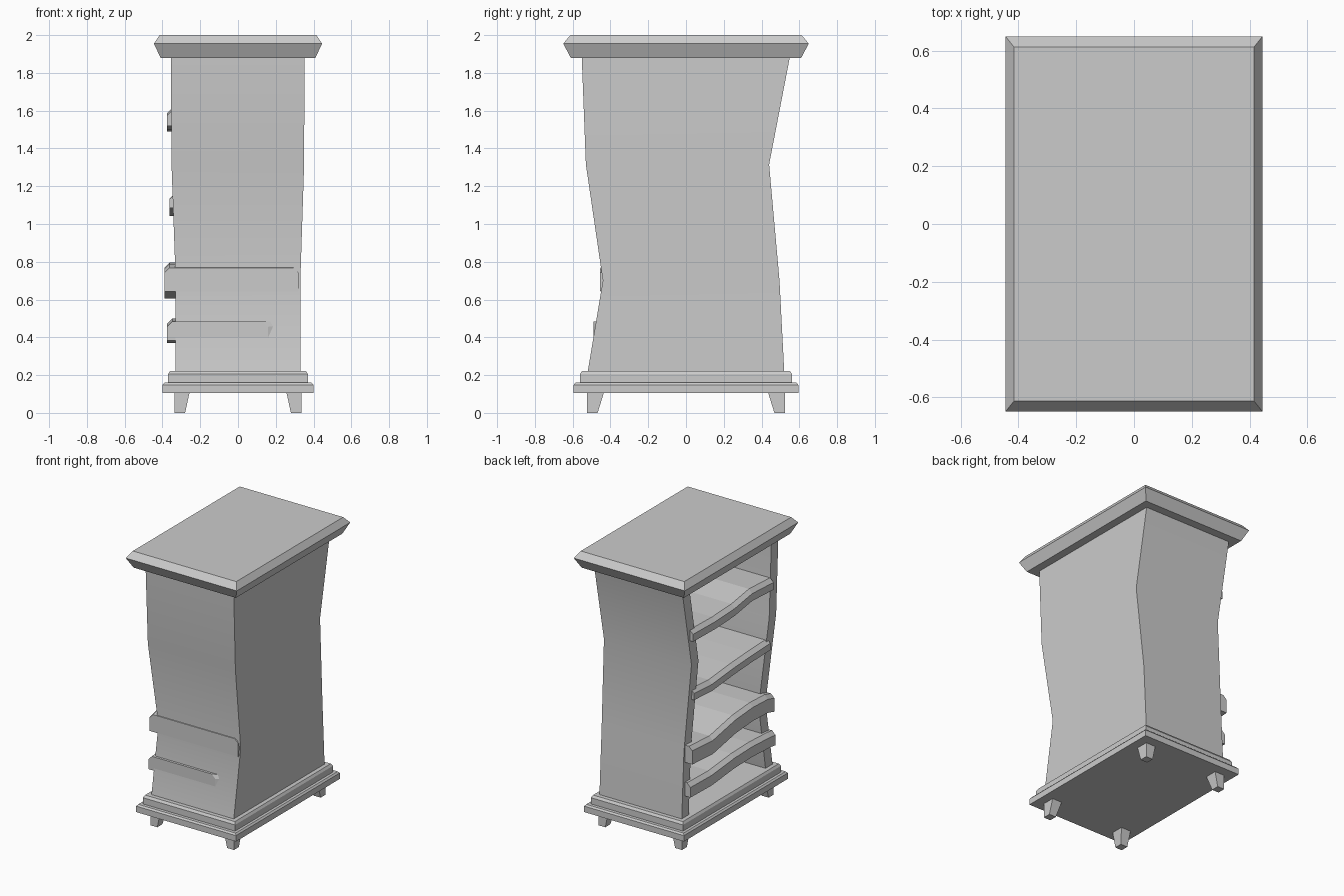
import bpy, bmesh

if "Cube" in bpy.data.objects:
    bpy.data.objects.remove(bpy.data.objects["Cube"])


def loft(name, rings, smooth=False):
    """Closed solid through a list of matching cross-section rings."""
    bm = bmesh.new()
    vs = [[bm.verts.new(p) for p in r] for r in rings]
    n = len(rings[0])
    for a, b in zip(vs, vs[1:]):
        for i in range(n):
            j = (i + 1) % n
            bm.faces.new((a[i], a[j], b[j], b[i]))
    bm.faces.new(vs[0])
    bm.faces.new(vs[-1])
    bmesh.ops.recalc_face_normals(bm, faces=bm.faces)
    me = bpy.data.meshes.new(name)
    bm.to_mesh(me)
    bm.free()
    ob = bpy.data.objects.new(name, me)
    bpy.context.collection.objects.link(ob)
    if smooth:
        bpy.ops.object.select_all(action='DESELECT')
        ob.select_set(True)
        bpy.context.view_layer.objects.active = ob
        bpy.ops.object.shade_smooth_by_angle(angle=0.52)
    return ob


def rect(x0, x1, y0, y1, z):
    return [(x0, y0, z), (x1, y0, z), (x1, y1, z), (x0, y1, z)]


def slab(name, levels):
    """Moulded slab from (half width, half depth, height) levels."""
    return loft(name, [rect(-x, x, -y, y, z) for x, y, z in levels])


# Top and base mouldings
slab("top_board", [(.41, .61, 1.88), (.445, .65, 1.955), (.415, .612, 2.0)])
slab("base_plinth", [(.40, .595, .105), (.40, .595, .148), (.39, .585, .16)])
slab("base_step", [(.37, .562, .16), (.37, .562, .205), (.36, .55, .222)])

# Four tapered feet, outer faces upright
for sx, side in ((-1, "left"), (1, "right")):
    for sy, end in ((-1, "front"), (1, "back")):
        loft(f"{end}_{side}_foot", [
            rect(sx * .335, sx * .28, sy * .525, sy * .468, 0),
            rect(sx * .335, sx * .257, sy * .525, sy * .435, .106)])

# Wavy carcass: three walls, open on the left side
WALL, BACK = .08, .04


def u_section(x0, x1, y0, y1, z):
    return [(x0, y0, z), (x1, y0, z), (x1, y1, z), (x0, y1, z),
            (x0, y1 - WALL, z), (x1 - BACK, y1 - WALL, z),
            (x1 - BACK, y0 + WALL, z), (x0, y0 + WALL, z)]


loft("carcass", [u_section(*s) for s in (
    (-.33, .33, -.52, .52, .22),
    (-.33, .33, -.44, .495, .70),
    (-.352, .35, -.53, .44, 1.315),
    (-.355, .352, -.552, .55, 1.885))], smooth=True)


# Warped shelves: stations (y, top z, right end x), chamfered upper edges
def shelf(name, x0, thick, stations):
    c = .027
    loft(name, [[(x0, y, z - thick), (x0, y, z - c), (x0 + c, y, z),
                 (x1 - c, y, z), (x1, y, z - c), (x1, y, z - thick)]
                for y, z, x1 in stations])


shelf("lowest_shelf", -.375, .10, [
    (.485, .475, .32), (.24, .47, .32), (-.02, .495, .32),
    (-.22, .50, .32), (-.43, .49, .32), (-.49, .483, .16)])
shelf("lower_shelf", -.39, .125, [
    (.485, .744, .32), (.25, .73, .32), (-.01, .78, .32),
    (-.21, .795, .32), (-.38, .788, .32), (-.455, .768, .32)])
shelf("upper_shelf", -.362, .075, [
    (.425, 1.13, .33), (.22, 1.118, .33), (-.02, 1.14, .33),
    (-.22, 1.152, .33), (-.45, 1.16, .33)])
shelf("highest_shelf", -.377, .08, [
    (.458, 1.575, .33), (.2, 1.57, .33), (-.02, 1.58, .33),
    (-.22, 1.612, .33), (-.465, 1.60, .33)])
